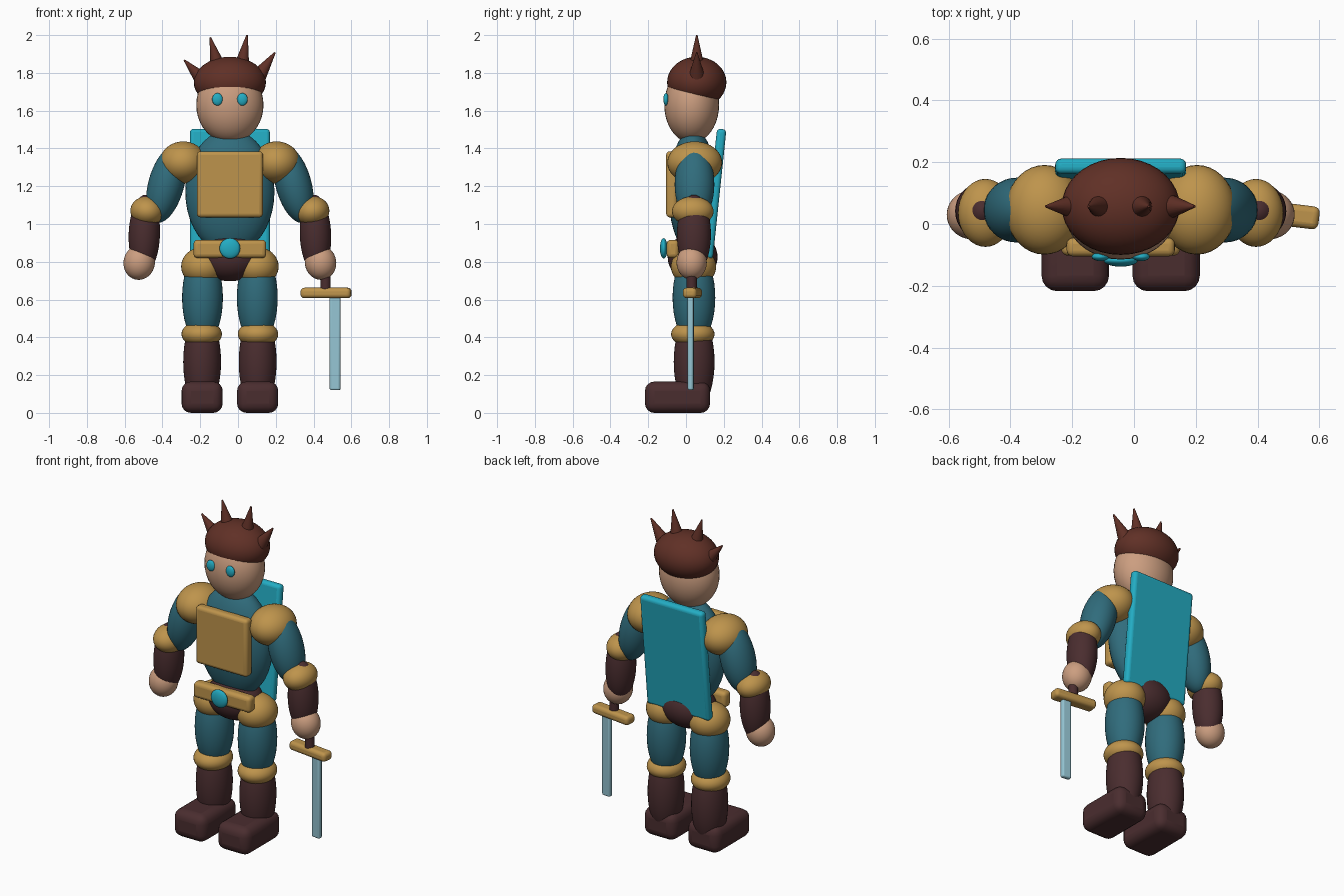
import bpy, math
from mathutils import Vector

if "Cube" in bpy.data.objects:
    bpy.data.objects.remove(bpy.data.objects["Cube"])

CX = -0.043  # body centre line


def mat(name, r, g, b):
    def lin(c):
        c /= 255
        return c / 12.92 if c <= 0.04045 else ((c + 0.055) / 1.055) ** 2.4
    m = bpy.data.materials.new(name)
    m.diffuse_color = (lin(r), lin(g), lin(b), 1)
    m.use_nodes = True
    m.node_tree.nodes["Principled BSDF"].inputs["Base Color"].default_value = m.diffuse_color
    return m


GOLD = mat("gold", 190, 148, 76)
CYAN = mat("cyan", 35, 172, 195)
TEAL = mat("teal_cloth", 48, 108, 124)
SKIN = mat("skin", 204, 158, 128)
HAIR = mat("hair_brown", 96, 48, 38)
DARK = mat("dark_leather", 74, 45, 47)
STEEL = mat("pale_steel", 148, 196, 210)


def finish(name, m, angle=180):
    ob = bpy.context.object
    ob.name = name
    ob.data.materials.append(m)
    bpy.ops.object.transform_apply(location=False, rotation=False, scale=True)
    bpy.ops.object.shade_smooth_by_angle(angle=math.radians(angle))
    return ob


def ball(name, m, loc, radii, tilt=0):
    bpy.ops.mesh.primitive_uv_sphere_add(segments=36, ring_count=20, location=loc,
                                         rotation=(0, math.radians(tilt), 0))
    bpy.context.object.scale = radii
    return finish(name, m)


def block(name, m, loc, size, bevel, rot=(0, 0, 0)):
    bpy.ops.mesh.primitive_cube_add(size=1, location=loc,
                                    rotation=[math.radians(a) for a in rot])
    bpy.context.object.scale = size
    ob = finish(name, m, 40)
    b = ob.modifiers.new("rounding", "BEVEL")
    b.width = bevel
    b.segments = 4
    return ob


def cone(name, m, base, tip, r1, r2=0.0):
    base, tip = Vector(base), Vector(tip)
    d = tip - base
    bpy.ops.mesh.primitive_cone_add(vertices=24, radius1=r1, radius2=r2, depth=d.length,
                                    location=(base + tip) / 2,
                                    rotation=d.to_track_quat('Z', 'Y').to_euler())
    return finish(name, m, 40)


# Head and hair
ball("head", SKIN, (CX, 0.03, 1.63), (0.178, 0.145, 0.2))
ball("hair", HAIR, (CX, 0.057, 1.75), (0.191, 0.157, 0.135))
spikes = [(-0.19, 1.765, -0.285, 1.868), (-0.105, 1.83, -0.147, 1.988),
          (0.018, 1.83, 0.048, 2.0), (0.11, 1.785, 0.196, 1.908)]
for i, (bx, bz, tx, tz) in enumerate(spikes):
    cone(f"hair_spike_{i + 1}", HAIR, (bx, 0.057, bz), (tx, 0.057, tz), 0.042, 0.004)

# Torso, chest plate, back shield
ball("torso", TEAL, (CX, 0.037, 1.17), (0.236, 0.13, 0.33))
block("chest_plate", GOLD, (CX, -0.075, 1.21), (0.35, 0.06, 0.35), 0.02)
block("back_shield", CYAN, (CX, 0.153, 1.16), (0.424, 0.05, 0.69), 0.02, (-6, 0, 0))

# Pelvis and belt
ball("pelvis", DARK, (CX, 0.035, 0.825), (0.17, 0.132, 0.128))
block("belt", GOLD, (CX, -0.07, 0.868), (0.385, 0.065, 0.096), 0.022)
ball("belt_buckle", CYAN, (CX, -0.118, 0.871), (0.055, 0.02, 0.054))

for s, side in ((-1, "right"), (1, "left")):
    def x(d):
        return CX + s * d

    ball(f"{side}_eye", CYAN, (x(0.066), -0.106, 1.66), (0.028, 0.014, 0.033))

    # Arm
    ball(f"{side}_shoulder_pad", GOLD, (x(0.247), 0.046, 1.325), (0.125, 0.145, 0.112))
    ball(f"{side}_upper_arm", TEAL, (x(0.337), 0.045, 1.21), (0.095, 0.105, 0.21), -s * 15)
    ball(f"{side}_elbow_pad", GOLD, (x(0.438), 0.036, 1.067), (0.089, 0.11, 0.078), -s * 10)
    ball(f"{side}_forearm", DARK, (x(0.453), 0.042, 0.945), (0.083, 0.09, 0.21), -s * 2)
    ball(f"{side}_hand", SKIN, (x(0.48), 0.03, 0.796), (0.083, 0.08, 0.092), -s * 10)

    # Leg
    ball(f"{side}_hip_pad", GOLD, (x(0.143), 0.04, 0.775), (0.115, 0.12, 0.103))
    ball(f"{side}_thigh", TEAL, (x(0.145), 0.042, 0.61), (0.108, 0.113, 0.25))
    ball(f"{side}_knee_pad", GOLD, (x(0.149), 0.036, 0.417), (0.107, 0.115, 0.07))
    ball(f"{side}_shin", DARK, (x(0.147), 0.043, 0.27), (0.1, 0.108, 0.26))
    block(f"{side}_boot", DARK, (x(0.147), -0.045, 0.083), (0.218, 0.345, 0.166), 0.05)

# Sword
cone("sword_grip", DARK, (0.463, 0.03, 0.62), (0.463, 0.03, 0.80), 0.027, 0.027)
block("sword_guard", GOLD, (0.466, 0.034, 0.635), (0.268, 0.074, 0.055), 0.02, (0, 0, -7))
block("sword_blade", STEEL, (0.514, 0.026, 0.37), (0.057, 0.03, 0.5), 0.01, (0, 0, -7))
